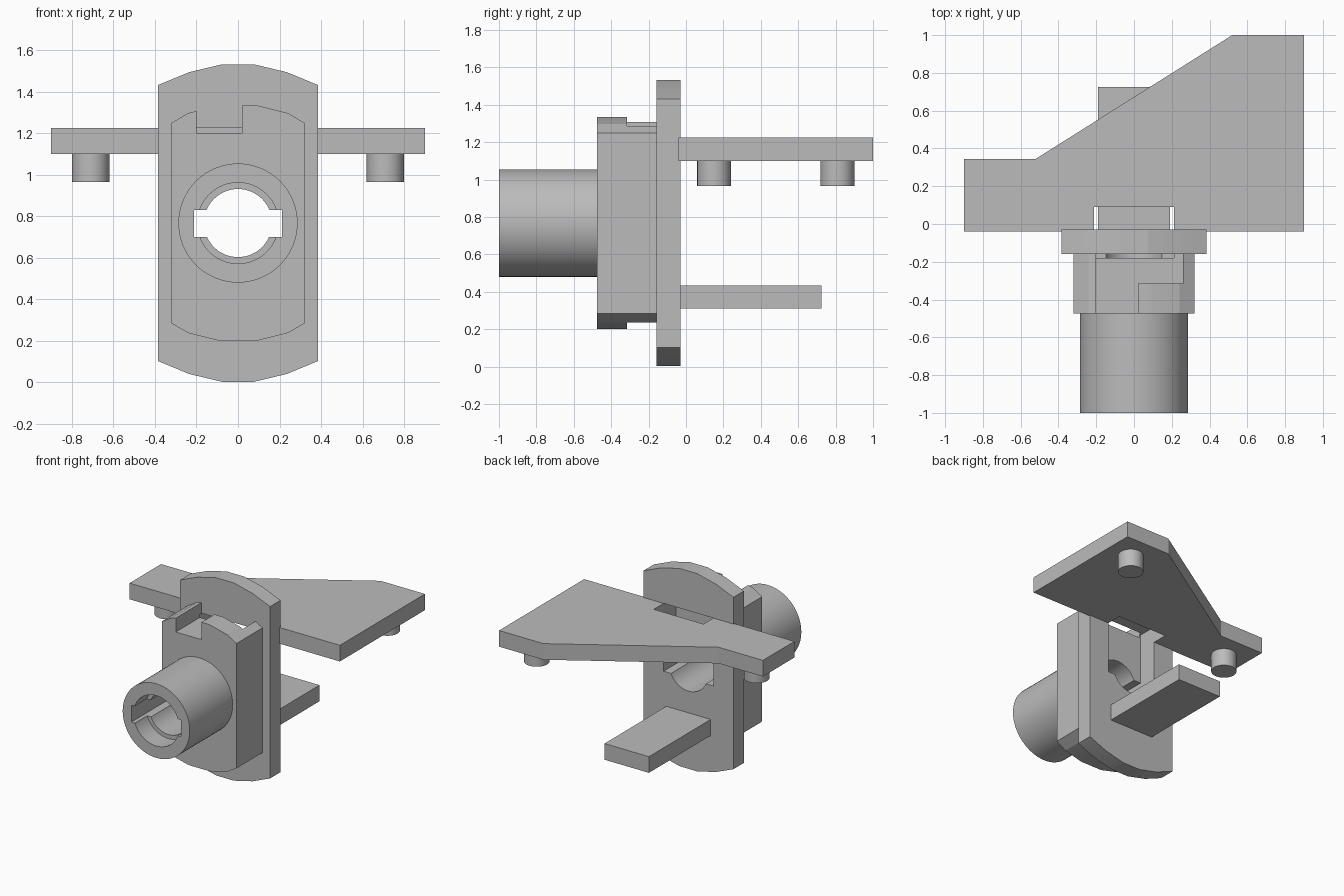
import bpy, bmesh, math
from mathutils import Matrix, Vector

cube = bpy.data.objects.get("Cube")
if cube:
    bpy.data.objects.remove(cube, do_unlink=True)

grey = bpy.data.materials.new("plain grey")
grey.use_nodes = True
grey.diffuse_color = (0.5, 0.5, 0.5, 1)
grey.node_tree.nodes["Principled BSDF"].inputs["Base Color"].default_value = (0.5, 0.5, 0.5, 1)

AXIS_Z = 0.767


def finish(name, bm):
    bmesh.ops.recalc_face_normals(bm, faces=bm.faces[:])
    mesh = bpy.data.meshes.new(name)
    bm.to_mesh(mesh)
    bm.free()
    mesh.materials.append(grey)
    obj = bpy.data.objects.new(name, mesh)
    bpy.context.collection.objects.link(obj)
    return obj


def prism(name, points, depth):
    """Extrude a closed outline of 3D points along a vector."""
    bm = bmesh.new()
    face = bm.faces.new([bm.verts.new(p) for p in points])
    side = bmesh.ops.extrude_face_region(bm, geom=[face])["geom"]
    moved = [v for v in side if isinstance(v, bmesh.types.BMVert)]
    bmesh.ops.translate(bm, verts=moved, vec=Vector(depth))
    return finish(name, bm)


def box(name, x, y, z):
    outline = [(x[0], y[0], z[0]), (x[1], y[0], z[0]), (x[1], y[1], z[0]), (x[0], y[1], z[0])]
    return prism(name, outline, (0, 0, z[1] - z[0]))


def cylinder(name, radius, length, centre, along_y=False):
    bm = bmesh.new()
    turn = Matrix.Rotation(math.pi / 2, 4, "X") if along_y else Matrix()
    bmesh.ops.create_cone(bm, cap_ends=True, segments=64, radius1=radius, radius2=radius,
                          depth=length, matrix=Matrix.Translation(centre) @ turn)
    return finish(name, bm)


def bar(name, radius, y0, y1):
    return cylinder(name, radius, y1 - y0, (0, (y0 + y1) / 2, AXIS_Z), True)


def combine(target, other, operation):
    mod = target.modifiers.new("combine", "BOOLEAN")
    mod.operation, mod.solver, mod.object = operation, "EXACT", other
    select(target)
    bpy.ops.object.modifier_apply(modifier=mod.name)
    bpy.data.objects.remove(other, do_unlink=True)


def select(obj):
    bpy.ops.object.select_all(action="DESELECT")
    obj.select_set(True)
    bpy.context.view_layer.objects.active = obj


def smooth(obj):
    select(obj)
    bpy.ops.object.shade_smooth_by_angle(angle=math.radians(12))


def rounded_slab(name, corner, y0, y1):
    """Upright slab with faceted arcs at top and bottom; corner is its top right quarter."""
    top = corner + [(-x, h) for x, h in reversed(corner)]
    outline = top + [(-x, -h) for x, h in top]
    return prism(name, [(x, y0, AXIS_Z + h) for x, h in outline], (0, y1 - y0, 0))


# Boss with the L-shaped locking slot on top and the cross slot below
housing = rounded_slab("lock_housing", [(0.32, 0.483), (0.24, 0.53), (0.1, 0.565), (0.0801, 0.567)], -0.475, -0.1)
for cut in (
    box("entry_slot", (-0.2, 0.02), (-0.6, 0), (1.2, 1.5)),
    box("turn_slot", (-0.2, 0.26), (-0.315, 0), (1.2, 1.5)),
    box("lower_slot", (-0.26, 0.24), (-0.315, 0), (0, 0.335)),
):
    combine(housing, cut, "DIFFERENCE")

# Flange and barrel joined to the boss
flange = rounded_slab("flange", [(0.385, 0.665), (0.235, 0.727), (0.075, 0.765)], -0.158, -0.03)
combine(housing, flange, "UNION")
combine(housing, bar("barrel", 0.287, -1, -0.4), "UNION")

# Stepped bore, key slot and rear pocket
for cut in (
    bar("bore", 0.164, -1.1, 0.1),
    bar("counterbore", 0.195, -1.1, -0.85),
    box("key_slot", (-0.213, 0.213), (-1.1, 0.1), (0.7, 0.83)),
    box("rear_pocket", (-0.213, 0.213), (-0.18, 0.1), (0.7, 1.225)),
):
    combine(housing, cut, "DIFFERENCE")
smooth(housing)

# Top plate with a notch behind the pocket
plate = [(-0.9, -0.04), (-0.213, -0.04), (-0.213, 0.09), (0.213, 0.09), (0.213, -0.04),
         (0.9, -0.04), (0.9, 1), (0.52, 1), (-0.52, 0.345), (-0.9, 0.345)]
prism("top_plate", [(x, y, 1.1) for x, y in plate], (0, 0, 0.125))

# Pegs under the plate
for side, x, y in (("right", -0.71, 0.15), ("left", 0.71, 0.81)):
    smooth(cylinder(side + "_peg", 0.09, 0.145, (x, y, 1.0375)))

# Lower tongue
box("lower_tongue", (-0.19, 0.19), (-0.04, 0.725), (0.31, 0.435))
